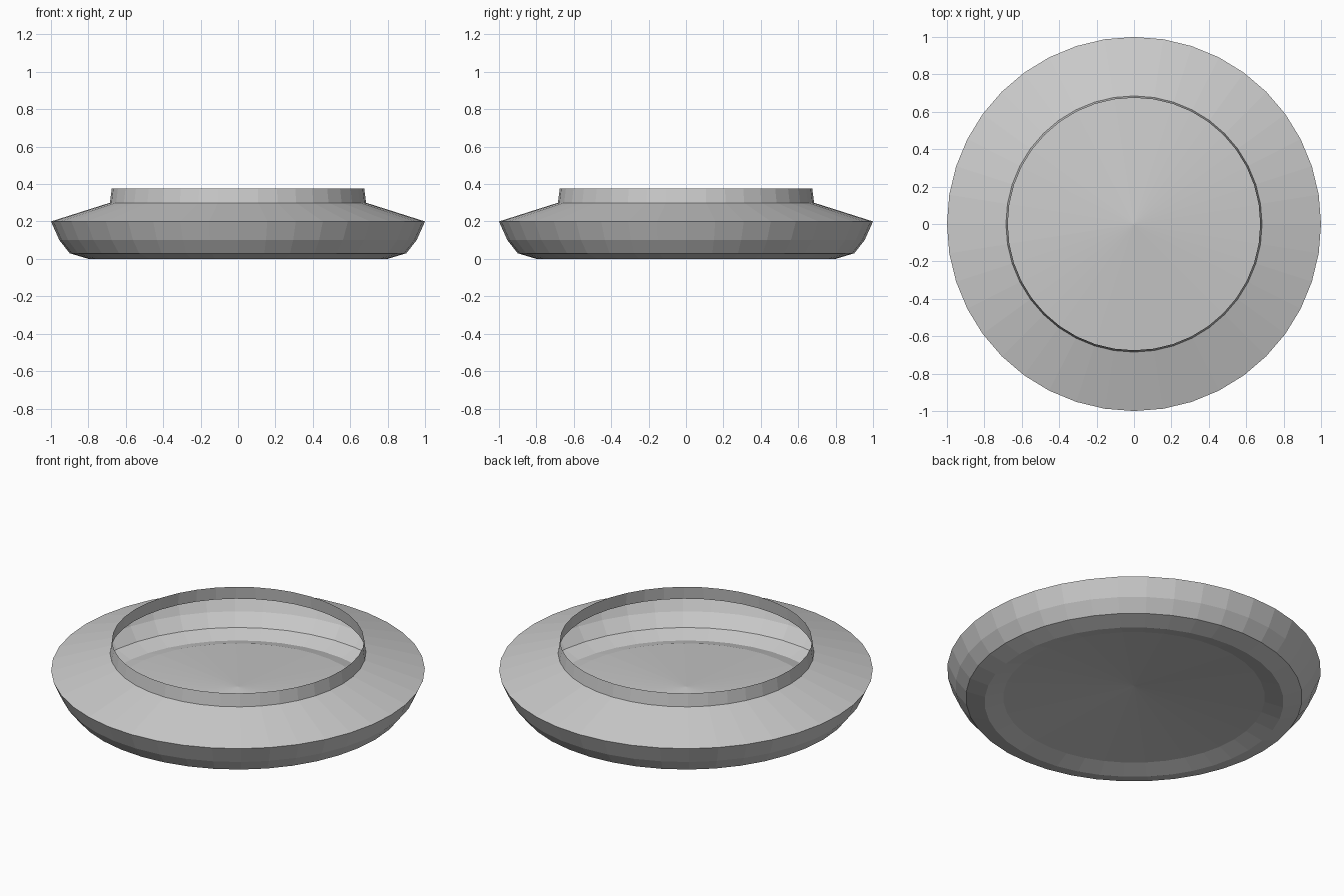
import bpy
import bmesh
from math import cos, sin, tau

cube = bpy.data.objects.get("Cube")
if cube:
    bpy.data.objects.remove(cube, do_unlink=True)

SEGMENTS = 40


def flat_material(name, colour):
    mat = bpy.data.materials.new(name)
    mat.use_nodes = True
    mat.diffuse_color = colour
    mat.node_tree.nodes["Principled BSDF"].inputs["Base Color"].default_value = colour
    return mat


def lathe(name, profile, mat, apex=None):
    """Turn a (radius, height) profile around z, closed by a fan at the apex height."""
    bm = bmesh.new()
    rings = [[bm.verts.new((r * cos(tau * i / SEGMENTS), r * sin(tau * i / SEGMENTS), z))
              for i in range(SEGMENTS)] for r, z in profile]
    for low, high in zip(rings, rings[1:]):
        for i in range(SEGMENTS):
            j = (i + 1) % SEGMENTS
            bm.faces.new((low[i], low[j], high[j], high[i]))
    if apex is not None:
        tip = bm.verts.new((0, 0, apex))
        first = rings[0]
        for i in range(SEGMENTS):
            bm.faces.new((tip, first[(i + 1) % SEGMENTS], first[i]))
    mesh = bpy.data.meshes.new(name)
    bm.to_mesh(mesh)
    bm.free()
    mesh.materials.append(mat)
    obj = bpy.data.objects.new(name, mesh)
    bpy.context.collection.objects.link(obj)
    return obj


grey = flat_material("light grey", (0.6, 0.6, 0.6, 1))

# Thin open dish: raised floor, foot ring, flared wall, sloping shoulder, collar
lathe("open_dish", [
    (0.70, 0.03),    # floor edge
    (0.80, 0.0),     # foot ring
    (0.90, 0.03),    # base of wall
    (0.955, 0.10),   # wall
    (1.0, 0.20),     # widest rim
    (0.685, 0.30),   # shoulder
    (0.675, 0.375),  # collar top
], grey, apex=0.10)
